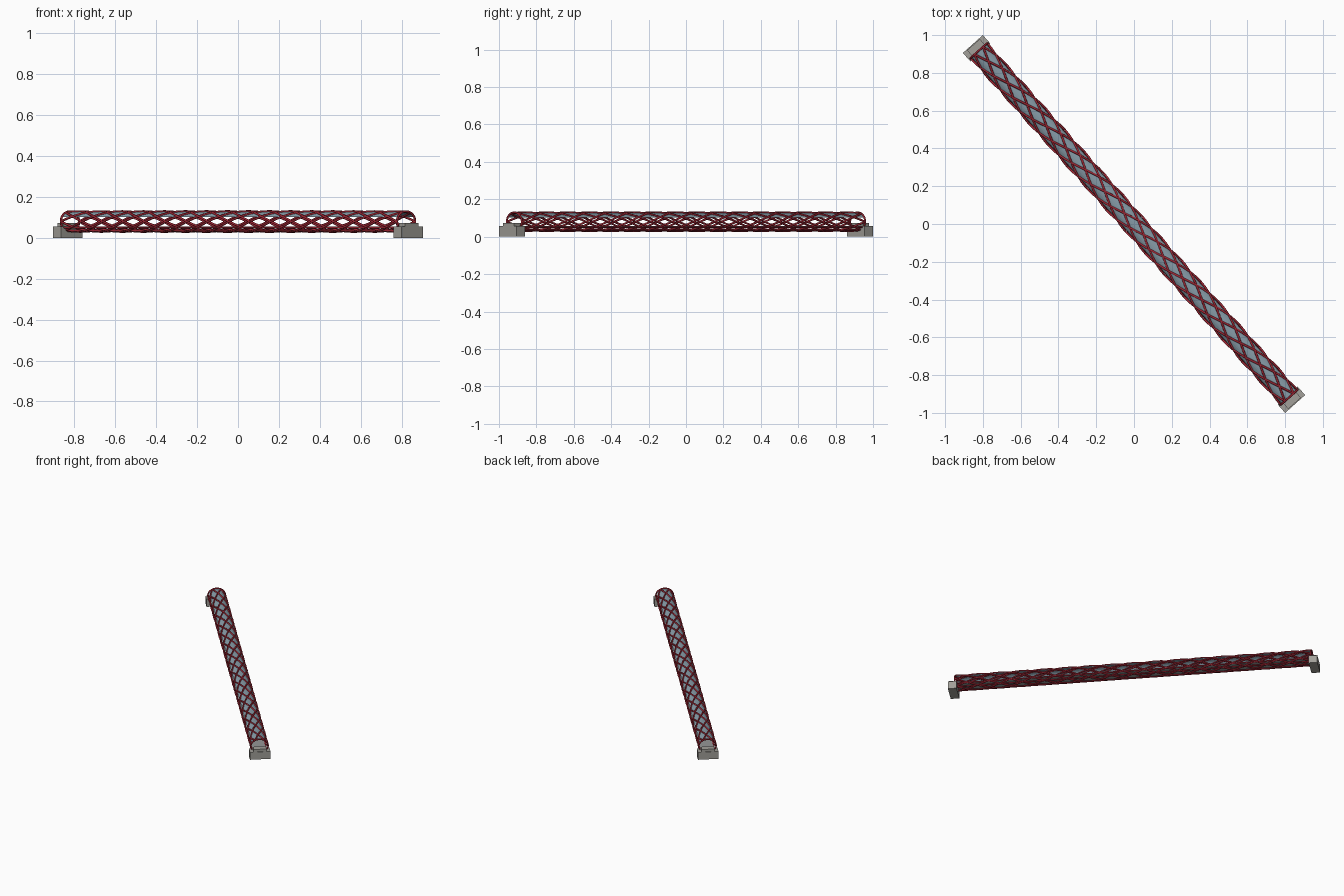
import bpy, bmesh, math
from mathutils import Matrix

if "Cube" in bpy.data.objects:
    bpy.data.objects.remove(bpy.data.objects["Cube"])

ANG = math.atan2(-0.9525, 0.853)      # bridge runs diagonally in plan
ROT = Matrix.Rotation(ANG, 4, 'Z')
HALF = 1.232                          # half length of the tube
A, B, ZC = 0.060, 0.050, 0.080        # oval section
N, CELLS = 6, 16                      # helices each way, diamonds along
PITCH = 2 * HALF / CELLS * N


def material(name, rgb):
    m = bpy.data.materials.new(name)
    m.diffuse_color = (*rgb, 1)
    m.use_nodes = True
    m.node_tree.nodes["Principled BSDF"].inputs["Base Color"].default_value = m.diffuse_color
    return m


RED = material("red_steel", (0.36, 0.02, 0.035))
GLASS = material("roof_glass", (0.24, 0.33, 0.39))
STONE = material("concrete", (0.36, 0.35, 0.32))
DECK = material("deck_grey", (0.30, 0.31, 0.31))


def oval(s, t, k=1.0):
    return (s, A * k * math.cos(t), ZC + B * k * math.sin(t))


def tubes(name, paths, radius, cyclic=False):
    cu = bpy.data.curves.new(name, 'CURVE')
    cu.dimensions = '3D'
    cu.bevel_depth = radius
    cu.bevel_resolution = 1
    cu.use_fill_caps = True
    for pts in paths:
        sp = cu.splines.new('POLY')
        sp.points.add(len(pts) - 1)
        for p, co in zip(sp.points, pts):
            p.co = (*co, 1)
        sp.use_cyclic_u = cyclic
    ob = bpy.data.objects.new(name, cu)
    bpy.context.collection.objects.link(ob)
    ob.matrix_world = ROT
    cu.materials.append(RED)
    return ob


def box(name, size, loc, mat):
    bm = bmesh.new()
    bmesh.ops.create_cube(bm, size=1)
    bmesh.ops.scale(bm, vec=size, verts=bm.verts)
    bmesh.ops.translate(bm, vec=loc, verts=bm.verts)
    me = bpy.data.meshes.new(name)
    bm.to_mesh(me)
    bm.free()
    ob = bpy.data.objects.new(name, me)
    bpy.context.collection.objects.link(ob)
    ob.matrix_world = ROT
    me.materials.append(mat)
    return ob


# crossing helical struts
STEPS = CELLS * 4
for label, d in (("left", -1), ("right", 1)):
    paths = []
    for i in range(N):
        path = []
        for j in range(STEPS + 1):
            s = -HALF + 2 * HALF * j / STEPS
            path.append(oval(s, 2 * math.pi * (i / N + d * (s + HALF) / PITCH)))
        paths.append(path)
    tubes(label + "_hand_helix", paths, 0.0058)

# end rings
tubes("end_rings", [[oval(s, 2 * math.pi * k / 32) for k in range(32)]
                    for s in (-HALF, HALF)], 0.0055, True)

# curved glass roof
bm = bmesh.new()
rows = []
for k in range(13):
    t = math.radians(27 + 126 * k / 12)
    rows.append([bm.verts.new(oval(s, t, 0.97)) for s in (-HALF, HALF)])
for r0, r1 in zip(rows, rows[1:]):
    bm.faces.new((r0[0], r0[1], r1[1], r1[0]))
me = bpy.data.meshes.new("glass_roof")
bm.to_mesh(me)
bm.free()
me.materials.append(GLASS)
roof = bpy.data.objects.new("glass_roof", me)
bpy.context.collection.objects.link(roof)
roof.matrix_world = ROT

# walkway and lower side beams
box("deck", (2 * HALF, 0.092, 0.008), (0, 0, 0.052), DECK)
tubes("lower_chords", [[oval(s, math.radians(a)) for s in (-HALF, HALF)]
                       for a in (-35, -62, -118, -145)], 0.005)

# abutments with a raised landing
for label, d in (("near", 1), ("far", -1)):
    box(label + "_abutment", (0.06, 0.142, 0.056), (d * 1.249, 0, 0.028), STONE)
    box(label + "_landing", (0.045, 0.09, 0.02), (d * 1.252, 0, 0.064), STONE)
